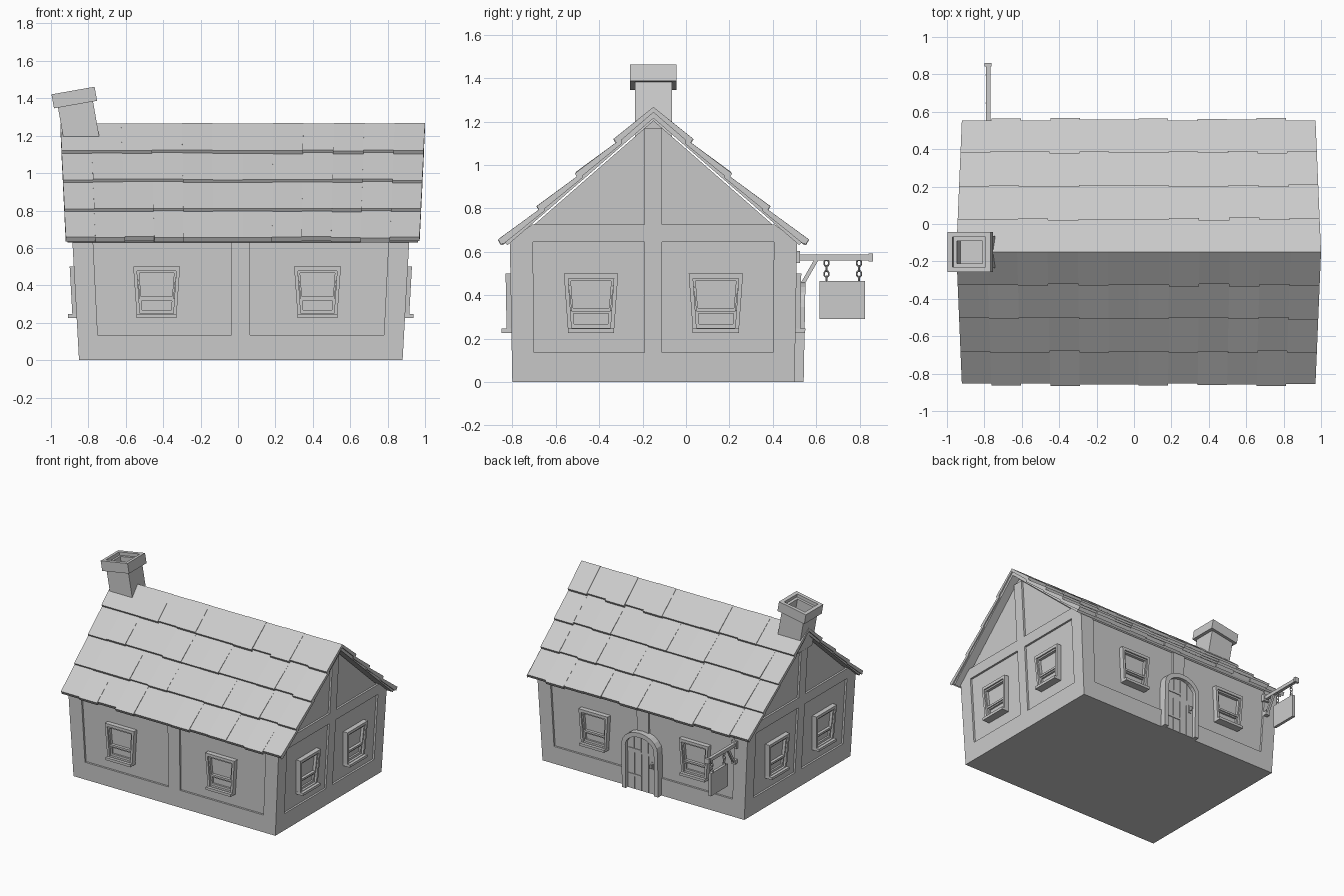
import bpy, bmesh, math, random
from mathutils import Vector, Matrix

if "Cube" in bpy.data.objects:
    bpy.data.objects.remove(bpy.data.objects["Cube"])

random.seed(4)
CX, CY = 0.015, -0.15          # centre of the house plan
FRONT, RIGHT, BACK, LEFT = range(4)


def half_x(z): return 0.865 + 0.056 * z
def half_y(z): return 0.65 + 0.018 * z


def wall_point(wall, u, z, d):
    """u across the wall, z up, d outwards from the leaning wall face."""
    if wall == FRONT: return Vector((CX + u, CY - half_y(z) - d, z))
    if wall == BACK: return Vector((CX - u, CY + half_y(z) + d, z))
    if wall == RIGHT: return Vector((CX + half_x(z) + d, CY + u, z))
    return Vector((CX - half_x(z) - d, CY - u, z))


def finish(bm, name):
    bmesh.ops.recalc_face_normals(bm, faces=bm.faces[:])
    me = bpy.data.meshes.new(name)
    bm.to_mesh(me)
    bm.free()
    ob = bpy.data.objects.new(name, me)
    bpy.context.collection.objects.link(ob)
    return ob


def loft(bm, loops, caps=True, closed=False):
    """Skin matching point loops."""
    rows = [[bm.verts.new(p) for p in lp] for lp in loops]
    n = len(rows[0])
    pairs = list(zip(rows, rows[1:])) + ([(rows[-1], rows[0])] if closed else [])
    for a, b in pairs:
        for i in range(n):
            j = (i + 1) % n
            bm.faces.new((a[i], a[j], b[j], b[i]))
    if caps:
        bm.faces.new(rows[0])
        bm.faces.new(rows[-1])


def slab(bm, wall, poly, d0, d1):
    loft(bm, [[wall_point(wall, u, z, d) for u, z in poly] for d in (d0, d1)])


def rect(bm, wall, u0, u1, z0, z1, d0, d1):
    slab(bm, wall, [(u0, z0), (u1, z0), (u1, z1), (u0, z1)], d0, d1)


def ring(bm, wall, outer, inner, d0, d1, closed=True):
    """Frame between two outlines; closed for windows, open for an arch."""
    sections = [[wall_point(wall, *o, d0), wall_point(wall, *o, d1),
                 wall_point(wall, *i, d1), wall_point(wall, *i, d0)]
                for o, i in zip(outer, inner)]
    loft(bm, sections, caps=not closed, closed=closed)


def box(bm, centre, size, rot=None):
    m = Matrix.Translation(centre) @ (rot or Matrix()) @ Matrix.Diagonal((*size, 1))
    bmesh.ops.create_cube(bm, size=1, matrix=m)


# Plaster core with gables
bm = bmesh.new()
IN = 0.015
sections = []
for sx in (-1, 1):
    sections.append([(CX + sx * (half_x(z) - IN), CY + y * (half_y(z) - IN), z)
                     for y, z in ((-1, 0), (-1, 0.64), (0, 1.205), (1, 0.64), (1, 0))])
loft(bm, sections)
finish(bm, "plaster_walls")

# Timber framing
bm = bmesh.new()
for wall in range(4):
    gable = wall in (RIGHT, LEFT)
    half = half_y if gable else half_x
    top = 0.645 if gable else 0.64
    inner0, inner1 = (0.55, 0.555) if gable else (0.765, 0.79)
    slab(bm, wall, [(-half(0), 0), (half(0), 0), (half(.135), .135), (-half(.135), .135)], -0.03, 0)
    for s in (-1, 1):
        slab(bm, wall, [(s * inner0, .135), (s * half(.135), .135),
                        (s * half(top), top), (s * inner1, top)], -0.03, 0)
    if gable:
        rect(bm, wall, -0.04, 0.04, 0.135, 1.17, -0.03, 0)
        slab(bm, wall, [(-0.662, .645), (.662, .645), (.56, .725), (-.56, .725)], -0.03, 0)
    else:
        rect(bm, wall, -0.05, 0.05, 0.135 if wall == FRONT else 0.43, 0.64, -0.03, 0)
finish(bm, "timber_frame")


# Windows, two per wall
def trap(c, w0, z0, w1, z1):
    return [(c - w0, z0), (c + w0, z0), (c + w1, z1), (c - w1, z1)]


bm, glass = bmesh.new(), bmesh.new()
for wall in range(4):
    c0 = 0.2875 if wall in (RIGHT, LEFT) else 0.43
    for c in ((-c0, c0) if wall in (RIGHT, LEFT) else (-0.45, 0.41) if wall == FRONT else (-0.41, 0.45)):
        ring(bm, wall, trap(c, .106, .235, .125, .50), trap(c, .089, .25, .105, .478), -0.03, 0.022)
        ring(bm, wall, trap(c, .09, .325, .106, .48), trap(c, .083, .34, .093, .466), -0.03, 0.012)
        ring(bm, wall, trap(c, .09, .25, .096, .33), trap(c, .078, .267, .081, .315), -0.03, 0.004)
        rect(bm, wall, c - .107, c + .107, .226, .246, -0.03, 0.045)
        slab(glass, wall, trap(c, .088, .25, .104, .478), -0.03, -0.01)
finish(bm, "window_frames")
finish(glass, "window_panes")


# Arched door
def arch(w, spring, rise, n=10):
    return [(-w, 0)] + [(-w * math.cos(math.pi * i / n), spring + rise * math.sin(math.pi * i / n))
                        for i in range(n + 1)] + [(w, 0)]


bm = bmesh.new()
ring(bm, BACK, arch(.155, .345, .115), arch(.122, .34, .085), -0.03, 0.042, closed=False)
finish(bm, "door_surround")
bm = bmesh.new()
slab(bm, BACK, arch(.124, .34, .087), -0.03, 0.012)
for i in range(4):
    u0, u1 = -.12 + .06 * i + .002, -.06 + .06 * i - .002
    tops = [.34 + .085 * math.sqrt(max(0, 1 - (u / .122) ** 2)) for u in (u0, u1)]
    slab(bm, BACK, [(u0, 0), (u1, 0), (u1, tops[1]), (u0, tops[0])], 0, 0.018)
for z in (0.1, 0.3):
    rect(bm, BACK, -.115, .0, z, z + .018, 0, 0.023)
finish(bm, "door")
bm = bmesh.new()
rect(bm, BACK, .08, .1, .19, .25, 0.01, 0.024)
rect(bm, BACK, .084, .096, .205, .235, 0.01, 0.042)
finish(bm, "door_handle")


# Roof: x narrows toward the eaves, t is the distance from the ridge
def roof_point(x, t, off, side):
    return (0.025 + (x - 0.025) * (1 - 0.043 * t), CY + side * t, 1.262 - 0.87 * t + off)


bm = bmesh.new()
for side in (-1, 1):
    loft(bm, [[roof_point(x, t, o, side) for t, o in ((0, -.012), (.69, -.012), (.672, -.047), (0, -.047))]
              for x in (-.94, .99)])
finish(bm, "roof_deck")

# Shingles: column widths per row, from eaves to ridge
rows = ["11112111111 1", "12112111111 ", "1121112111 1", "211121111 1"]
bm = bmesh.new()
STEP, COL = 0.1775, 1.95 / 12
for r, widths in enumerate(rows):
    widths = [int(c) for c in widths.replace(" ", "")]
    widths[-1] += 12 - sum(widths)
    col = 0
    t_low, t_top = (4 - r) * STEP, max(0, (3 - r) * STEP - 0.03)
    for n, w in enumerate(widths):
        x0, x1 = -0.95 + col * COL, -0.95 + (col + w) * COL
        col += w
        low = t_low + (0.004 if n % 2 else -0.004) + random.uniform(-.004, .004)
        lift = (0.016 if n % 2 else 0.010) + random.uniform(-.002, .002)
        up = -0.012 if r < 3 else lift * 0.3
        for side in (-1, 1):
            prof = ((t_top, up), (low, lift), (low - .014, lift - .036), (t_top, up - .025))
            loft(bm, [[roof_point(x, t, o, side) for t, o in prof] for x in (x0, x1)])
finish(bm, "roof_shingles")

# Leaning chimney with a hollow cap
bm = bmesh.new()
profile = [(.095, .085, -.3), (.095, .085, -.036), (.117, .107, -.036), (.117, .107, .04),
           (.09, .08, .04), (.09, .08, .015), (.07, .06, .015), (.07, .06, -.1)]
loft(bm, [[(-a, -b, z), (a, -b, z), (a, b, z), (-a, b, z)] for a, b, z in profile])
bm.transform(Matrix.Translation((-.875, CY, 1.402)) @ Matrix.Rotation(math.radians(-10), 4, 'Y'))
finish(bm, "chimney")

# Sign bracket, chains and hanging board
SX = -0.78
bm = bmesh.new()
box(bm, (SX, .51, .575), (.045, .03, .055))
box(bm, (SX, .68, .574), (.024, .34, .026))
box(bm, (SX, .851, .574), (.036, .02, .038))
box(bm, (SX, .567, .505), (.018, .018, .14), Matrix.Rotation(math.radians(-30), 4, 'X'))
box(bm, (SX, .525, .445), (.035, .03, .03))
finish(bm, "sign_bracket")
bm = bmesh.new()
box(bm, (SX, .72, .378), (.022, .21, .174))
finish(bm, "sign_board")
bm = bmesh.new()
for y in (.647, .797):
    for k in range(4):
        turn = Matrix.Rotation(math.pi / 2 * (k % 2), 4, 'Z')
        place = Matrix.Translation((SX, y, .548 - .025 * k)) @ turn
        loops = []
        for i in range(10):
            a = 2 * math.pi * i / 10
            loops.append([place @ Vector((.004 * math.sin(b), (.011 + .004 * math.cos(b)) * math.cos(a),
                                          (.015 + .004 * math.cos(b)) * math.sin(a)))
                          for b in (0, math.pi / 2, math.pi, 3 * math.pi / 2)])
        loft(bm, loops, caps=False, closed=True)
finish(bm, "sign_chains")
